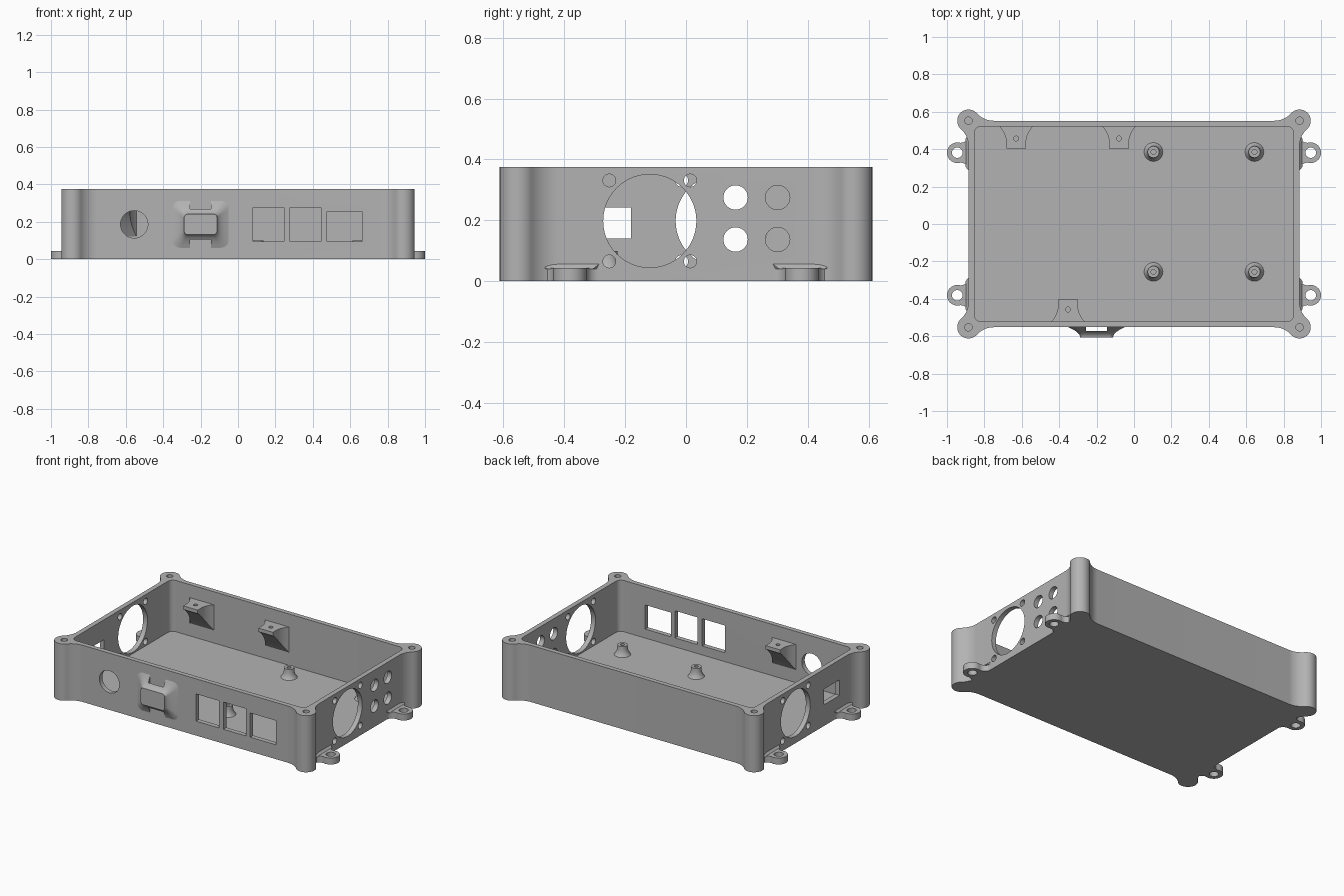
import bpy, bmesh
from math import pi, sin, cos, atan2, radians
from mathutils import Vector

if "Cube" in bpy.data.objects:
    bpy.data.objects.remove(bpy.data.objects["Cube"])

grey = bpy.data.materials.new("plain grey")
grey.use_nodes = True
grey.diffuse_color = (0.45, 0.45, 0.45, 1)
grey.node_tree.nodes["Principled BSDF"].inputs["Base Color"].default_value = (0.45, 0.45, 0.45, 1)

HX, HY, H = 0.885, 0.552, 0.375      # outer wall half sizes and height
IX, IY, FLOOR = 0.853, 0.521, 0.036  # cavity half sizes and floor top
parts = []


def loft(bm, rings):
    """Skin a list of equal-length rings and cap both ends."""
    loops = [[bm.verts.new(p) for p in ring] for ring in rings]
    faces = [bm.faces.new(loops[0]), bm.faces.new(loops[-1])]
    for a, b in zip(loops, loops[1:]):
        n = len(a)
        for i in range(n):
            j = (i + 1) % n
            faces.append(bm.faces.new((a[i], a[j], b[j], b[i])))
    bmesh.ops.recalc_face_normals(bm, faces=faces)


def make(name, bm):
    mesh = bpy.data.meshes.new(name)
    bm.to_mesh(mesh)
    bm.free()
    mesh.materials.append(grey)
    ob = bpy.data.objects.new(name, mesh)
    bpy.context.collection.objects.link(ob)
    parts.append(ob)
    return ob


def solid(name, rings):
    bm = bmesh.new()
    loft(bm, rings)
    return make(name, bm)


def extrude(pts, a, b, axis="z"):
    """Two rings of a flat outline, spread along an axis from a to b."""
    put = {"x": lambda u, v, w: (w, u, v),
           "y": lambda u, v, w: (u, w, v),
           "z": lambda u, v, w: (u, v, w)}[axis]
    return [[put(u, v, w) for u, v in pts] for w in (a, b)]


def circle(u, v, r, n=40):
    return [(u + r * cos(2 * pi * i / n), v + r * sin(2 * pi * i / n)) for i in range(n)]


def rect(u0, u1, v0, v1):
    return [(u0, v0), (u1, v0), (u1, v1), (u0, v1)]


def round_rect(u, v, hu, hv, r, n=6):
    pts = []
    for k, (su, sv) in enumerate(((1, 1), (-1, 1), (-1, -1), (1, -1))):
        for i in range(n + 1):
            a = (k + i / n) * pi / 2
            pts.append((u + su * (hu - r) + r * cos(a), v + sv * (hv - r) + r * sin(a)))
    return pts


def flare(h, r, d, end, n=14):
    """Concave fillet from a wall into a round hub, up to the hub angle 'end'."""
    R = (d * d + h * h - r * r) / (2 * (r + h))
    ang = atan2(h - R, -d)
    if ang > 0:
        ang -= 2 * pi
    pts = []
    for i in range(n + 1):
        a = -pi / 2 + (ang + pi / 2) * i / n
        pts.append((d + R * cos(a), R + R * sin(a)))
    for i in range(1, n + 1):
        a = ang + pi + (end - ang - pi) * i / n
        pts.append((r * cos(a), h + r * sin(a)))
    return pts


def cut(ob, cutters):
    """Subtract a set of separate lofted solids from an object."""
    bm = bmesh.new()
    for rings in cutters:
        loft(bm, rings)
    tool = make("cutter", bm)
    parts.remove(tool)
    tool.hide_render = True
    mod = ob.modifiers.new("cut", "BOOLEAN")
    mod.operation, mod.solver, mod.object = "DIFFERENCE", "EXACT", tool
    bpy.context.view_layer.update()
    deps = bpy.context.evaluated_depsgraph_get()
    mesh = bpy.data.meshes.new_from_object(ob.evaluated_get(deps))
    ob.modifiers.clear()
    ob.data = mesh
    bpy.data.objects.remove(tool)


# Case shell with round screw bosses blended into the corners
half = [(v, -u) for u, v in flare(0, 0.06, 0.135, radians(135))]
corner = half + [(y, x) for x, y in reversed(half[:-1])]
corner = [(HX + x, HY + y) for x, y in corner]
outline = (corner + [(-x, y) for x, y in reversed(corner)]
           + [(-x, -y) for x, y in corner] + [(x, -y) for x, y in reversed(corner)])
case = solid("case_shell", extrude(outline, 0, H))
cut(case, [extrude(round_rect(0, 0, IX, IY, 0.035), FLOOR, H + 0.1)])

# Wall openings and lid screw holes
holes = [extrude(circle(sx * HX, sy * HY, 0.02, 24), 0.2, H + 0.1)
         for sx in (-1, 1) for sy in (-1, 1)]
for side in (-1, 1):
    a, b = sorted((side * 0.8, side * 0.97))
    fan_y, fan_z = -0.119 * side, 0.198
    holes.append(extrude(circle(fan_y, fan_z, 0.153, 72), a, b, "x"))
    holes += [extrude(circle(fan_y + dy, fan_z + dz, 0.021, 24), a, b, "x")
              for dy in (-0.133, 0.133) for dz in (-0.133, 0.133)]
holes += [extrude(circle(y, z, 0.04), 0.8, 0.97, "x")
          for y in (0.163, 0.301) for z in (0.137, 0.275)]
holes.append(extrude(rect(-0.34, -0.18, 0.14, 0.243), -0.97, -0.8, "x"))
for x0, x1, top in ((0.08, 0.246, 0.275), (0.279, 0.445, 0.275), (0.476, 0.663, 0.255)):
    holes.append(extrude(rect(x0, x1, 0.095, top), -0.6, -0.5, "y"))
holes.append(extrude(circle(-0.555, 0.186, 0.073, 56), -0.6, -0.5, "y"))
cut(case, holes)

# Mounting ears with a small sloped rib against the wall
ear_half = flare(0.06, 0.055, 0.095, pi / 2)
ear_uv = [(0.095, -0.01)] + ear_half + [(-u, v) for u, v in reversed(ear_half[:-1])] + [(-0.095, -0.01)]
for side, sname in ((1, "left"), (-1, "right")):
    for y, yname in ((-0.381, "front"), (0.381, "back")):
        pts = [(side * (HX + v), y + u) for u, v in ear_uv]
        ear = solid(f"{yname}_{sname}_ear", extrude(pts, 0, 0.043))
        cut(ear, [extrude(circle(side * (HX + 0.06), y, 0.028), -0.1, 0.1)])
        rib = [[(side * (HX + dx), y + s * w, z)
                for dx, z, w in ((-0.01, 0.04, 0.095), (0.016, 0.04, 0.075),
                                 (0.0, 0.056, 0.095), (-0.01, 0.056, 0.095))]
               for s in (-1, 1)]
        solid(f"{yname}_{sname}_ear_rib", rib)

# Board standoffs: flared foot, straight neck, blind pilot hole
for i, (x, y) in enumerate((x, y) for x in (0.104, 0.644) for y in (-0.256, 0.385)):
    profile = ((0.05, FLOOR - 0.005), (0.05, FLOOR), (0.042, 0.047), (0.036, 0.06),
               (0.032, 0.076), (0.031, 0.1))
    post = solid(f"standoff_{i + 1}", [[(u, v, z) for u, v in circle(x, y, r)] for r, z in profile])
    cut(post, [extrude(circle(x, y, 0.013, 20), 0.05, 0.2)])

# Inner screw brackets: flared at the wall, sloping underneath
for i, (x, side) in enumerate(((-0.63, 1), (-0.08, 1), (-0.353, -1))):
    rings = []
    for k in range(-1, 13):
        t = max(k, 0) / 12
        y = side * (IY + (0.01 if k < 0 else 0) - 0.118 * t)
        w = 0.053 + 0.035 * max(0, 1 - 1.4 * t) ** 2
        low = 0.265 - 0.145 * (1 - t) ** 1.3
        rings.append([(x + u, y, z) for u, z in rect(-w, w, low, 0.289)])
    bracket = solid(f"screw_bracket_{i + 1}", rings)
    cut(bracket, [extrude(circle(x, side * 0.457, 0.013, 20), 0.245, 0.4)])

# Cable tie anchor on the front wall, with a vertical strap slot behind its bar
rings = []
for k in range(-1, 13):
    t = max(k, 0) / 12
    y = -HY + (0.01 if k < 0 else 0) - 0.055 * t
    grow = (1 - t) ** 2
    rings.append([(u, y, z) for u, z in
                  round_rect(-0.2, 0.186, 0.088 + 0.062 * grow, 0.055 + 0.07 * grow, 0.02 + 0.02 * grow)])
anchor = solid("cable_tie_anchor", rings)
cut(anchor, [extrude(rect(-0.256, -0.144, -0.573, -0.53), -0.1, 0.5)])

# Smooth the round surfaces, keep edges sharp
for ob in bpy.context.view_layer.objects:
    ob.select_set(False)
for ob in parts:
    ob.select_set(True)
bpy.context.view_layer.objects.active = case
bpy.ops.object.shade_smooth_by_angle(angle=radians(30))
